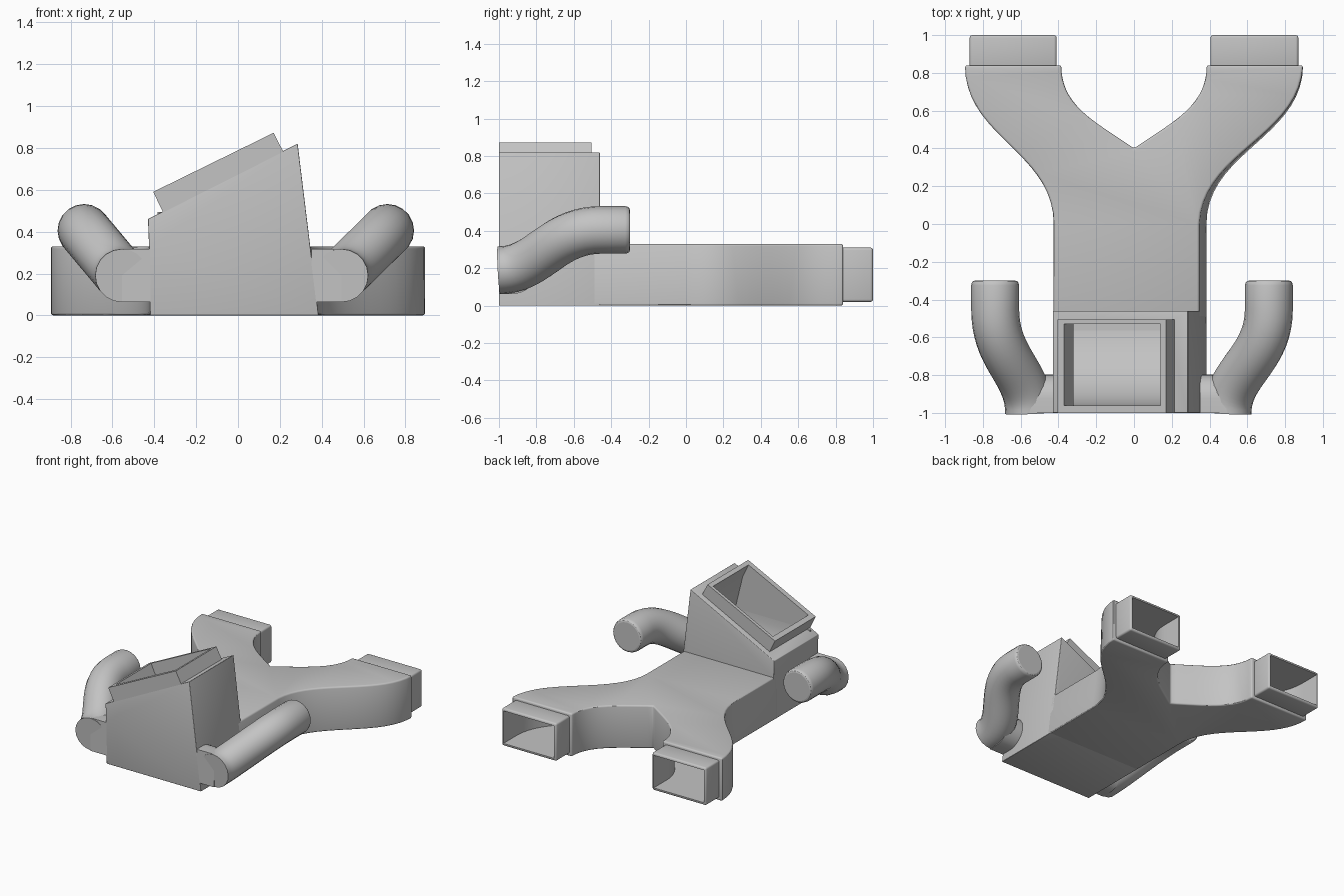
import bpy
import bmesh
import math
from mathutils import Vector

if "Cube" in bpy.data.objects:
    bpy.data.objects.remove(bpy.data.objects["Cube"], do_unlink=True)

grey = bpy.data.materials.new("light_grey_plastic")
grey.use_nodes = True
GREY = (0.55, 0.55, 0.55, 1)
grey.diffuse_color = GREY
grey.node_tree.nodes["Principled BSDF"].inputs["Base Color"].default_value = GREY


def prism(name, loop_a, loop_b):
    """Solid between two matching loops of 3D points."""
    bm = bmesh.new()
    a = [bm.verts.new(p) for p in loop_a]
    b = [bm.verts.new(p) for p in loop_b]
    n = len(a)
    bm.faces.new(a)
    bm.faces.new(b)
    for i in range(n):
        j = (i + 1) % n
        bm.faces.new((a[i], a[j], b[j], b[i]))
    bmesh.ops.recalc_face_normals(bm, faces=bm.faces)
    mesh = bpy.data.meshes.new(name)
    bm.to_mesh(mesh)
    bm.free()
    mesh.materials.append(grey)
    ob = bpy.data.objects.new(name, mesh)
    bpy.context.collection.objects.link(ob)
    return ob


def along_y(name, profile, y0, y1):
    return prism(name, [(x, y0, z) for x, z in profile], [(x, y1, z) for x, z in profile])


def along_x(name, profile, x0, x1):
    return prism(name, [(x0, y, z) for y, z in profile], [(x1, y, z) for y, z in profile])


def bezier(p, steps=18):
    p = [Vector(q) for q in p]
    pts = []
    for i in range(steps + 1):
        t = i / steps
        s = 1 - t
        pts.append(p[0] * s**3 + p[1] * 3 * s * s * t + p[2] * 3 * s * t * t + p[3] * t**3)
    return pts


def finish(ob, bevel=0.0, cutters=()):
    """Bevel, hollow out, bake the modifiers and smooth the curved faces."""
    bpy.ops.object.select_all(action='DESELECT')
    ob.select_set(True)
    bpy.context.view_layer.objects.active = ob
    if bevel:
        mod = ob.modifiers.new("bevel", 'BEVEL')
        mod.width = bevel
        mod.segments = 3
        mod.limit_method = 'ANGLE'
        mod.angle_limit = math.radians(40)
    for c in cutters:
        mod = ob.modifiers.new("hollow", 'BOOLEAN')
        mod.operation = 'DIFFERENCE'
        mod.solver = 'EXACT'
        mod.object = c
    for mod in list(ob.modifiers):
        bpy.ops.object.modifier_apply(modifier=mod.name)
    bpy.ops.object.shade_smooth_by_angle(angle=math.radians(30))


def fork_loop(z, inset, front, back, lean):
    """Forked duct outline at one height; lean shifts the right wall inward."""
    def half(side, trunk, shift):
        tip = 0.895 - inset
        fork = 0.385 + inset
        outer = bezier([(trunk, 0), (trunk, 0.38), (tip, 0.46), (tip, 0.84)])
        inner = bezier([(fork, 0.84), (fork, 0.62), (0.2, 0.54 - inset), (0, 0.4 - inset)])
        pts = [Vector((trunk, front))] + outer
        if back > 0.84:
            pts += [Vector((tip, back)), Vector((fork, back))]
        pts = [(p.x - shift * max(0, 1 - max(p.y, 0) / 0.84), p.y) for p in pts]
        pts += [(p.x, p.y) for p in inner]
        return [(side * x, y, z) for x, y in pts]
    left = half(-1, 0.425 - inset, 0)
    right = half(1, 0.385 - inset, lean)
    return left + right[-2::-1]


# Inner passage of the duct and the inlet, used as cutters
passage = prism("passage_cutter",
                fork_loop(0.04, 0.04, -0.96, 1.1, 0.005),
                fork_loop(0.29, 0.04, -0.96, 1.1, 0.035))
inlet = along_y("inlet_cutter",
                [(-0.39, 0.65), (0.12, 0.9), (0.19, 0.75), (0.30, 0.3), (0.30, 0.2),
                 (-0.38, 0.2), (-0.38, 0.3), (-0.32, 0.5)], -0.96, -0.53)
for c in (passage, inlet):
    c.hide_render = True

# Forked duct body
body = prism("forked_duct",
             fork_loop(0, 0, -0.5, 0.84, 0), fork_loop(0.33, 0, -0.5, 0.84, 0.04))
finish(body, 0.012, [passage])

# Hopper with slanted top, and its raised neck
hopper = along_y("hopper", [(-0.42, 0), (-0.425, 0.33), (-0.43, 0.46), (0.285, 0.82),
                            (0.345, 0.33), (0.385, 0)], -1, -0.46)
finish(hopper, 0.004, [passage, inlet])
neck = along_y("inlet_neck", [(-0.35, 0.475), (-0.405, 0.59), (0.17, 0.872), (0.225, 0.765)],
               -1, -0.505)
finish(neck, 0, [inlet])

# Curved floor that turns the flow from the inlet into the duct
arc = [(-0.5 - 0.46 * math.sin(a), 0.495 - 0.46 * math.cos(a))
       for a in (math.pi / 2 * i / 16 for i in range(17))]
floor = along_x("inlet_curved_floor", arc + [(-0.97, 0.495), (-0.97, 0.03), (-0.5, 0.03)],
                -0.385, 0.295)
finish(floor)

# Outlet sockets
for name, x0, x1 in (("right_outlet", -0.87, -0.41), ("left_outlet", 0.405, 0.87)):
    socket = along_y(name, [(x0, 0.02), (x1, 0.02), (x1, 0.31), (x0, 0.31)], 0.82, 1)
    finish(socket, 0.014, [passage])

# Side arms: a stub out of the hopper and a round arm sweeping back and up
R = 0.127
stub = [(-1, 0.19 - R)]
stub += [(-0.925 + R * math.cos(a), 0.19 + R * math.sin(a))
         for a in (math.pi * (i / 16 - 0.5) for i in range(17))]
stub += [(-1, 0.19 + R)]
for side, root, tip, wall in (("right", -0.555, -0.735, -0.405), ("left", 0.495, 0.714, 0.35)):
    finish(along_x(side + "_arm_stub", stub, root, wall))
    path = bezier([(root, -1, 0.19), (root, -0.78, 0.19), (tip, -0.72, 0.405), (tip, -0.45, 0.405)])
    path = [(p, 1) for p in path]
    path += [(Vector((tip, y, 0.405)), r)
             for y, r in ((-0.325, 1), (-0.31, 0.97), (-0.303, 0.92), (-0.3, 0.84))]
    curve = bpy.data.curves.new(side + "_arm", 'CURVE')
    curve.dimensions = '3D'
    curve.bevel_depth = R
    curve.bevel_resolution = 8
    curve.use_fill_caps = True
    spline = curve.splines.new('POLY')
    spline.points.add(len(path) - 1)
    for pt, (p, r) in zip(spline.points, path):
        pt.co = (*p, 1)
        pt.radius = r
    curve.materials.append(grey)
    arm = bpy.data.objects.new(side + "_arm", curve)
    bpy.context.collection.objects.link(arm)
    bpy.ops.object.select_all(action='DESELECT')
    arm.select_set(True)
    bpy.context.view_layer.objects.active = arm
    bpy.ops.object.convert(target='MESH')
    finish(bpy.context.view_layer.objects.active)

# The cutters are baked in and no longer needed
for c in (passage, inlet):
    bpy.data.objects.remove(c, do_unlink=True)
